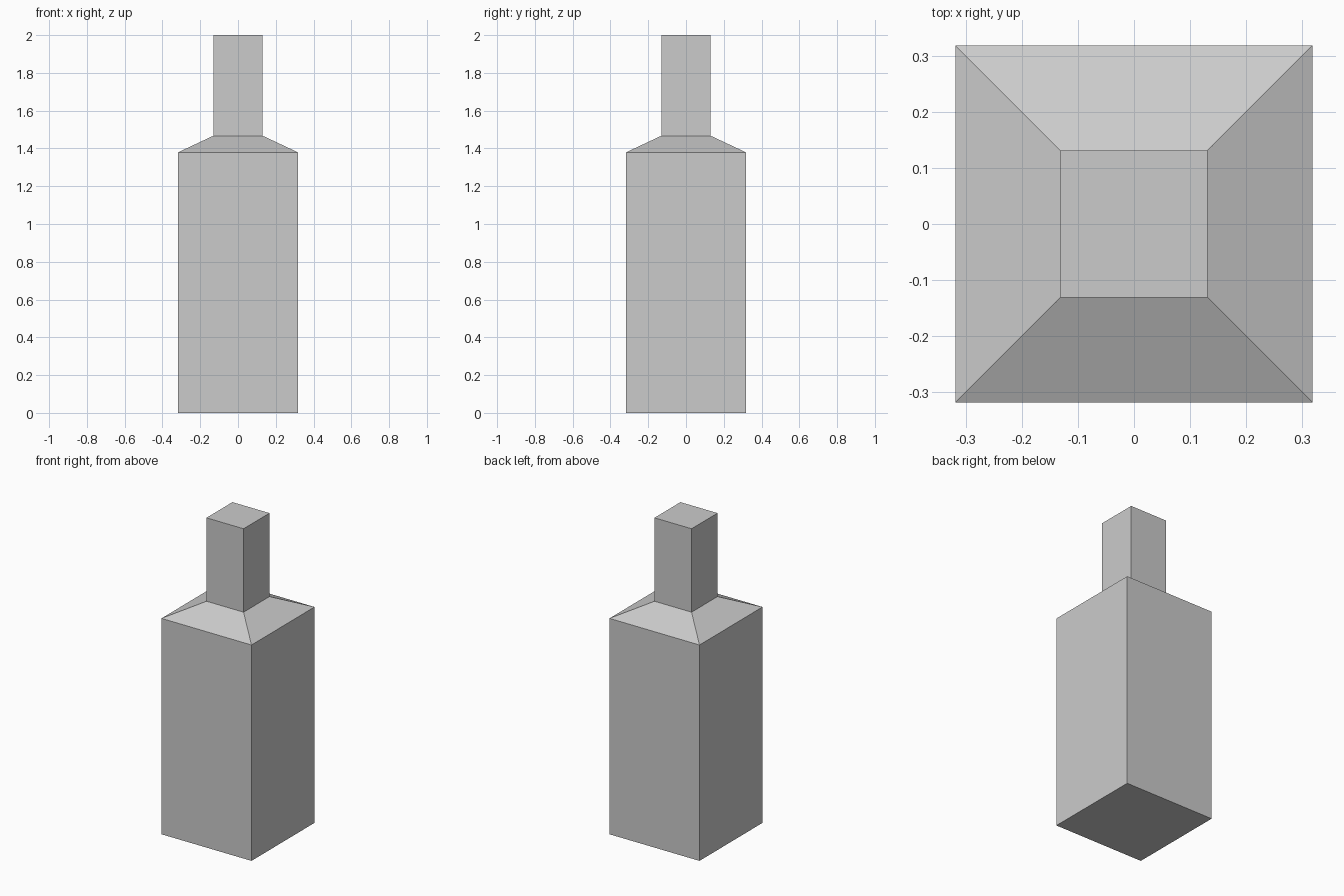
import bpy
import bmesh

if "Cube" in bpy.data.objects:
    bpy.data.objects.remove(bpy.data.objects["Cube"])

# Square bottle profile: (half width, height) from base to mouth
profile = [(0.318, 0.0), (0.318, 1.379), (0.131, 1.467), (0.131, 2.0)]

bm = bmesh.new()
rings = [[bm.verts.new((sx * w, sy * w, z))
          for sx, sy in ((-1, -1), (1, -1), (1, 1), (-1, 1))]
         for w, z in profile]

# Body, shoulder and neck walls
for low, high in zip(rings, rings[1:]):
    for i in range(4):
        j = (i + 1) % 4
        bm.faces.new((low[i], low[j], high[j], high[i]))

# Closed base and top
bm.faces.new(rings[0][::-1])
bm.faces.new(rings[-1])

mesh = bpy.data.meshes.new("bottle")
bm.to_mesh(mesh)
bm.free()
bottle = bpy.data.objects.new("bottle", mesh)
bpy.context.collection.objects.link(bottle)
